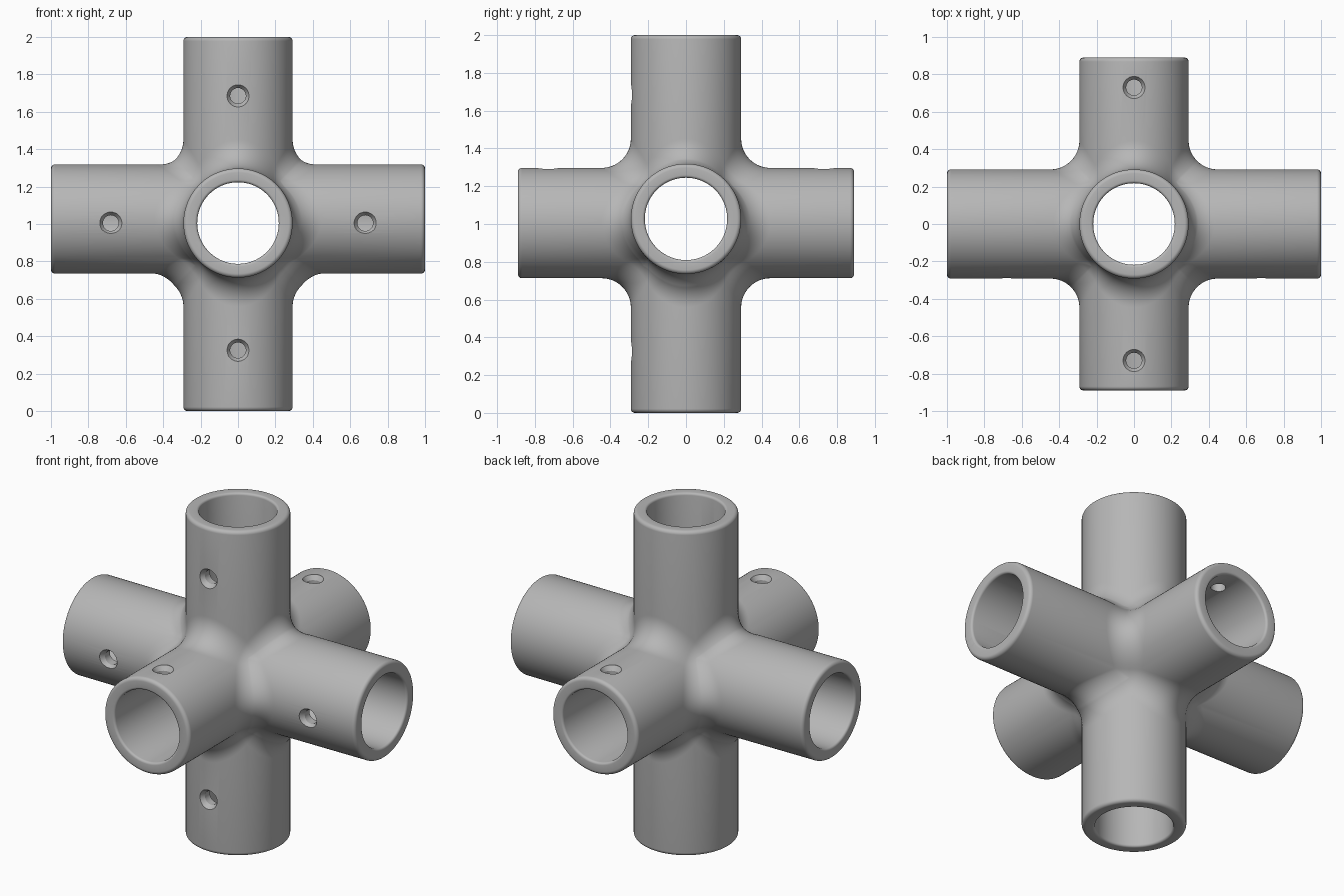
import bpy, bmesh
from math import pi, sin, cos, sqrt
from mathutils import Vector

if "Cube" in bpy.data.objects:
    bpy.data.objects.remove(bpy.data.objects["Cube"])

R, FILLET, BORE = 0.292, 0.155, 0.218   # tube, blend and bore radii
K = R + FILLET
RIM, LIP = 0.022, 0.014                 # outer and inner rim rounding
MID = 1.005                             # height of the hub centre
RAISE = 0.022                           # the side arms sit slightly higher
COLS, ARC = 24, 10
X, Y, Z = Vector((1, 0, 0)), Vector((0, 1, 0)), Vector((0, 0, 1))
ARMS = [(X, 1), (-X, 1), (Y, 0.89), (-Y, 0.89), (Z, 2 - MID), (-Z, MID)]

grey = bpy.data.materials.new("grey metal")
grey.use_nodes = True
colour = (0.47, 0.47, 0.47, 1)
grey.diffuse_color = colour
grey.node_tree.nodes["Principled BSDF"].inputs["Base Color"].default_value = colour


def add_grid(bm, rows):
    """Quads between rows of points."""
    vs = [[bm.verts.new(p) for p in row] for row in rows]
    for r0, r1 in zip(vs, vs[1:]):
        for i in range(len(r0) - 1):
            bm.faces.new((r0[i], r0[i + 1], r1[i + 1], r1[i]))


def finish(name, bm):
    bmesh.ops.remove_doubles(bm, verts=bm.verts, dist=1e-5)
    bmesh.ops.dissolve_degenerate(bm, edges=bm.edges, dist=1e-6)
    bmesh.ops.recalc_face_normals(bm, faces=bm.faces)
    mesh = bpy.data.meshes.new(name)
    bm.to_mesh(mesh)
    bm.free()
    mesh.materials.append(grey)
    obj = bpy.data.objects.new(name, mesh)
    bpy.context.scene.collection.objects.link(obj)
    return obj


def add_lathe(bm, profile, origin, axis, sides):
    """Closed solid turned around an axis; profile holds (distance, radius)."""
    u = axis.orthogonal().normalized()
    v = axis.cross(u)
    rings = []
    for d, r in profile:
        rings.append([bm.verts.new(origin + axis * d + (u * cos(t) + v * sin(t)) * r)
                      for t in (2 * pi * i / sides for i in range(sides))])
    for a, b in zip(rings, rings[1:]):
        for i in range(sides):
            j = (i + 1) % sides
            bm.faces.new((a[i], a[j], b[j], b[i]))
    bm.faces.new(rings[0])
    bm.faces.new(rings[-1])


# Solid six-armed body with rolling-ball blends between neighbouring arms
bm = bmesh.new()
for a, length in ARMS:
    sides = [d for d, _ in ARMS if abs(d.dot(a)) < 0.5]
    for b in sides:
        c = a.cross(b)
        rows = []
        for i in range(COLS + 1):
            t = pi / 4 * (2 * i / COLS - 1)
            n = b * cos(t) + c * sin(t)
            row = [a * length]
            for k in range(6, -1, -1):
                p = pi / 2 * k / 6
                row.append(a * (length - RIM + RIM * sin(p)) + n * (R - RIM + RIM * cos(p)))
            ball = (a * cos(t) + n) * K
            other = a * cos(t) + c * sin(t)
            for k in range(ARC + 1):
                row.append(ball - (n + other * (k / ARC)).normalized() * FILLET)
            rows.append(row)
        add_grid(bm, rows)
        # Spherical corner patch where three arms meet
        ball = (a + b + c) * (K / sqrt(2))
        add_grid(bm, [[ball - (b + c + (a + c) * (s / ARC) + (a + b) * (q / ARC)).normalized() * FILLET
                       for q in range(ARC + 1)] for s in range(ARC + 1)])
for vert in bm.verts:
    p = vert.co
    w = (abs(p.x) - max(abs(p.y), abs(p.z))) / 0.15
    p.z += MID + RAISE * min(1, max(0, w))
body = finish("pipe_connector", bm)

# Bores running through each pair of arms, flared at the mouths
cutters = []
hub = Z * MID
for name, axis, origin, back, front in (
        ("side_bore", X, hub + Z * RAISE, 1, 1),
        ("front_bore", Y, hub, 0.89, 0.89),
        ("upright_bore", Z, hub, MID, 2 - MID)):
    mouth = [(-LIP + LIP * sin(p), BORE + LIP - LIP * cos(p))
             for p in (pi / 2 * k / 4 for k in range(5))] + [(0.05, BORE + LIP)]
    profile = [(-back - d, r) for d, r in reversed(mouth)] + [(front + d, r) for d, r in mouth]
    bm = bmesh.new()
    add_lathe(bm, profile, origin, axis, 96)
    cutters.append(finish(name, bm))

# Countersunk screw holes, one in each arm
bm = bmesh.new()
screw = [(0.1, 0.042), (R - 0.03, 0.042), (R - 0.005, 0.059), (R + 0.05, 0.062)]
for s in (-1, 1):
    add_lathe(bm, screw, hub + X * 0.68 * s, -Y, 32)
    add_lathe(bm, screw, hub + Z * 0.68 * s, -Y, 32)
    add_lathe(bm, screw, hub + Y * 0.73 * s, Z, 32)
cutters.append(finish("screw_holes", bm))

# Cut, apply and shade
for cutter in cutters:
    cutter.hide_render = True
    mod = body.modifiers.new(cutter.name, 'BOOLEAN')
    mod.operation = 'DIFFERENCE'
    mod.solver = 'EXACT'
    mod.object = cutter
bpy.context.view_layer.update()
result = bpy.data.meshes.new_from_object(body.evaluated_get(bpy.context.evaluated_depsgraph_get()))
body.modifiers.clear()
body.data = result
for cutter in cutters:
    bpy.data.objects.remove(cutter)
bpy.ops.object.select_all(action='DESELECT')
body.select_set(True)
bpy.context.view_layer.objects.active = body
bpy.ops.object.shade_smooth_by_angle(angle=pi / 6)
